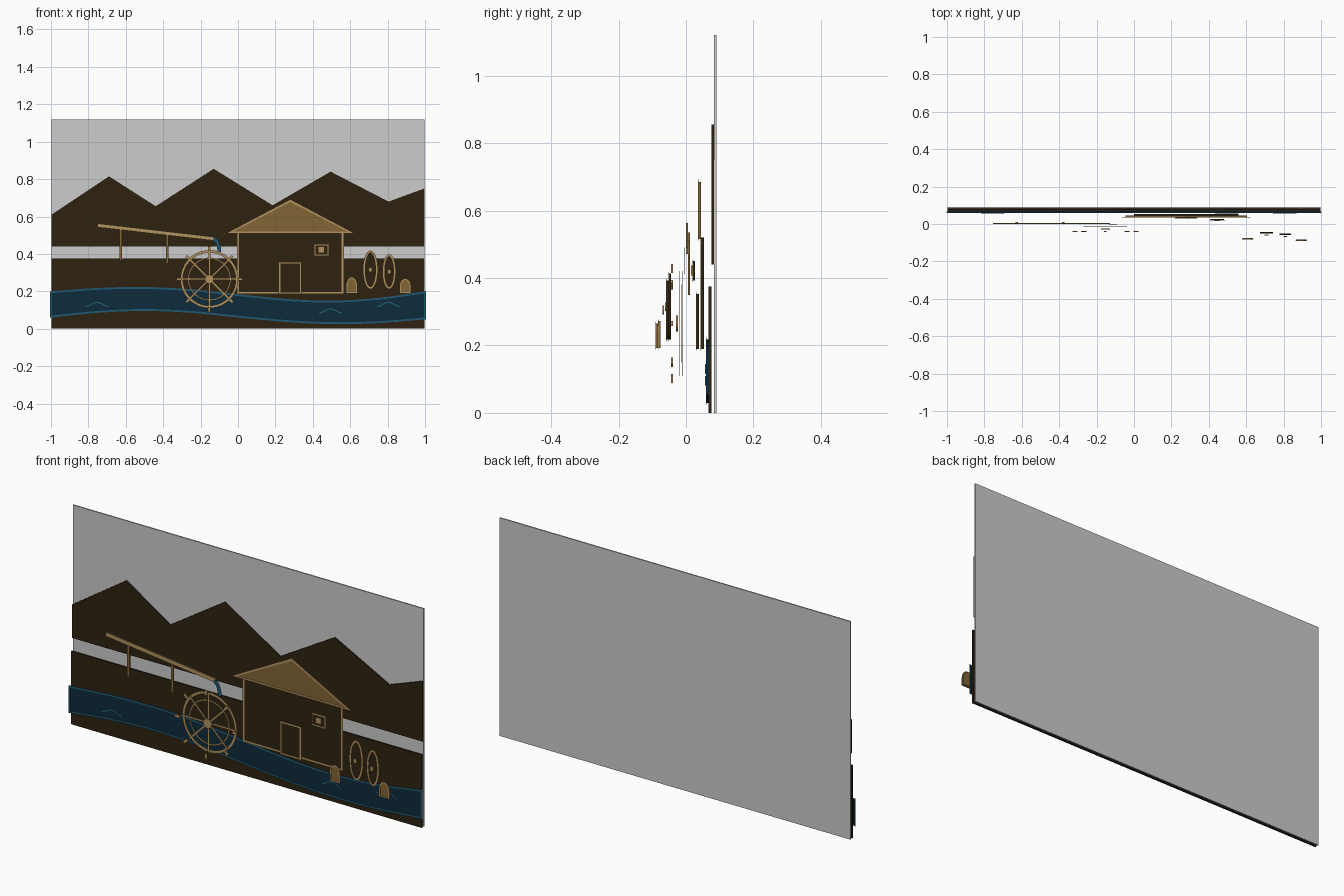
import bpy, bmesh, math
from mathutils import Vector

if "Cube" in bpy.data.objects:
    bpy.data.objects.remove(bpy.data.objects["Cube"], do_unlink=True)


def material(name, rgb):
    m = bpy.data.materials.new(name)
    m.use_nodes = True
    linear = [(c / 255 / 12.92) if c < 11 else ((c / 255 + 0.055) / 1.055) ** 2.4 for c in rgb]
    m.diffuse_color = (*linear, 1)
    m.node_tree.nodes["Principled BSDF"].inputs["Base Color"].default_value = (*linear, 1)
    return m


GREY = material("pale grey", (204, 204, 204))
BROWN = material("dark brown", (46, 34, 17))
TAN = material("light tan", (178, 146, 94))
OCHRE = material("ochre", (130, 101, 55))
WATER = material("deep water", (14, 44, 60))
TEAL = material("teal", (32, 88, 114))


def solid(name, polygons, front, depth, mat):
    """Extrude outlines drawn in the x-z plane backwards from y = front."""
    bm = bmesh.new()
    for pts in polygons:
        near = [bm.verts.new((x, front, z)) for x, z in pts]
        far = [bm.verts.new((x, front + depth, z)) for x, z in pts]
        bm.faces.new(near)
        bm.faces.new(far[::-1])
        for i in range(len(pts)):
            j = (i + 1) % len(pts)
            bm.faces.new((near[j], near[i], far[i], far[j]))
    bmesh.ops.recalc_face_normals(bm, faces=bm.faces)
    mesh = bpy.data.meshes.new(name)
    bm.to_mesh(mesh)
    bm.free()
    mesh.materials.append(mat)
    ob = bpy.data.objects.new(name, mesh)
    bpy.context.collection.objects.link(ob)
    return ob


def ribbon(name, path, width, front, mat, closed=False, depth=0.002):
    """A mitred flat strip that follows a path."""
    p = [Vector(q) for q in path]
    n = len(p)
    left, right = [], []
    for i in range(n):
        a = p[i - 1] if closed or i > 0 else p[i]
        b = p[(i + 1) % n] if closed or i < n - 1 else p[i]
        d1, d2 = p[i] - a, b - p[i]
        if d1.length == 0:
            d1 = d2
        if d2.length == 0:
            d2 = d1
        n1 = Vector((-d1.y, d1.x)).normalized()
        n2 = Vector((-d2.y, d2.x)).normalized()
        m = (n1 + n2).normalized()
        off = m * min(width / 2 / max(m.dot(n1), 0.2), width * 1.5)
        left.append(p[i] + off)
        right.append(p[i] - off)
    quads = []
    for i in range(n if closed else n - 1):
        j = (i + 1) % n
        quads.append([left[i], left[j], right[j], right[i]])
    return solid(name, quads, front, depth, mat)


def rect(x0, x1, z0, z1):
    return [(x0, z0), (x1, z0), (x1, z1), (x0, z1)]


def ellipse(cx, cz, rx, rz, n=32):
    return [(cx + rx * math.cos(2 * math.pi * i / n), cz + rz * math.sin(2 * math.pi * i / n))
            for i in range(n)]


def smooth(heights, steps=6):
    """Catmull-Rom curve through heights spaced evenly from x = -1 to 1."""
    h = [2 * heights[0] - heights[1]] + heights + [2 * heights[-1] - heights[-2]]
    n = len(heights) - 1
    out = []
    for k in range(n * steps + 1):
        i = min(k // steps, n - 1)
        t = k / steps - i
        a, b, c, d = h[i:i + 4]
        z = b + t * (c - a + t * (2 * a - 5 * b + 4 * c - d + t * (3 * b - a - 3 * c + d))) / 2
        out.append((-1 + 2 * k / (n * steps), z))
    return out


def outlined(name, pts, front, depth, fill, line, width=0.011):
    solid(name, [pts], front, depth, fill)
    ribbon(name + "_outline", pts, width, front - 0.002, line, closed=True)


# Backdrop, hills and ground
solid("sky_panel", [rect(-0.997, 0.997, 0, 1.12)], 0.083, 0.007, GREY)
hills = [(-0.997, 0.44), (-0.997, 0.61), (-0.69, 0.815), (-0.44, 0.655), (-0.13, 0.855),
         (0.185, 0.66), (0.495, 0.84), (0.805, 0.68), (0.997, 0.75), (0.997, 0.44)]
solid("hills", [hills], 0.075, 0.008, BROWN)
solid("ground", [rect(-0.997, 0.997, 0, 0.375)], 0.067, 0.008, BROWN)

# River with bank lines and ripples
top = smooth([0.195, 0.213, 0.218, 0.206, 0.18, 0.155, 0.145, 0.16, 0.195])
bottom = smooth([0.065, 0.09, 0.1, 0.09, 0.065, 0.042, 0.03, 0.035, 0.055])
outlined("river", bottom + top[::-1], 0.061, 0.007, WATER, TEAL, 0.01)
for i, (x, z) in enumerate([(-0.755, 0.13), (0.495, 0.095), (0.805, 0.13)]):
    wave = [(x + 0.062 * t / 6, z + 0.011 * math.cos(t / 6 * math.pi)) for t in range(-6, 7)]
    ribbon(f"ripple_{i}", wave, 0.007, 0.057, TEAL)

# Mill house
outlined("house_wall", rect(0, 0.56, 0.19, 0.52), 0.045, 0.008, BROWN, TAN)
outlined("roof", [(-0.045, 0.515), (0.605, 0.515), (0.28, 0.685)], 0.037, 0.008, OCHRE, TAN, 0.013)
outlined("door", rect(0.222, 0.335, 0.19, 0.353), 0.031, 0.007, BROWN, TAN, 0.009)
outlined("window", rect(0.41, 0.482, 0.392, 0.45), 0.021, 0.006, BROWN, TAN, 0.008)
solid("window_pane", [rect(0.43, 0.46, 0.407, 0.437)], 0.015, 0.004, TAN)

# Flume on posts, with falling water
for i, (x, z0, z1) in enumerate([(-0.627, 0.365, 0.535), (-0.378, 0.35, 0.51)]):
    solid(f"flume_post_{i}", [rect(x - 0.007, x + 0.007, z0, z1)], 0.006, 0.006, OCHRE)
flume = [(-0.753, 0.543), (-0.13, 0.471), (-0.127, 0.491), (-0.75, 0.563)]
solid("flume", [flume], 0.0, 0.006, TAN)
fall = [(-0.132 + 0.032 * math.sin(t), 0.41 + 0.07 * math.cos(t))
        for t in [i * math.pi / 16 for i in range(9)]]
ribbon("falling_water", fall, 0.02, -0.006, TEAL)

# Water wheel
CX, CZ = -0.153, 0.265
ribbon("wheel_rim", ellipse(CX, CZ, 0.148, 0.148, 48), 0.014, -0.012, TAN, True)
ribbon("wheel_inner_ring", ellipse(CX, CZ, 0.112, 0.112, 32), 0.008, -0.014, TAN, True)
spokes, paddles = [], []
for i in range(8):
    a = i * math.pi / 4
    c, s = math.cos(a), math.sin(a)
    for r0, r1, w, group in ((0.01, 0.155, 0.005, spokes), (0.15, 0.176, 0.007, paddles)):
        group.append([(CX + r * c - o * s, CZ + r * s + o * c)
                      for r, o in ((r0, -w), (r1, -w), (r1, w), (r0, w))])
solid("wheel_spokes", spokes, -0.02, 0.002, TAN)
solid("wheel_paddles", paddles, -0.044, 0.006, TAN)
solid("wheel_hub", [ellipse(CX, CZ, 0.024, 0.024, 24)], -0.03, 0.006, TAN)

# Millstones leaning by the house
for i, (x, z, rx, rz, y) in enumerate([(0.708, 0.315, 0.035, 0.098, -0.05),
                                       (0.808, 0.305, 0.031, 0.088, -0.058)]):
    outlined(f"millstone_{i}", ellipse(x, z, rx, rz), y, 0.006, BROWN, TAN, 0.01)
    solid(f"millstone_eye_{i}", [ellipse(x, z, 0.01, 0.013, 16)], y - 0.012, 0.005, TAN)

# Grain sacks
for i, (x, h, y) in enumerate([(0.608, 0.083, -0.081), (0.894, 0.075, -0.089)]):
    w = 0.027
    arch = [(x + w * math.cos(k * math.pi / 12), 0.19 + h * (0.45 + 0.55 * math.sin(k * math.pi / 12)))
            for k in range(13)]
    outlined(f"grain_sack_{i}", [(x - w, 0.192), (x + w, 0.192)] + arch, y, 0.006, OCHRE, TAN, 0.008)
